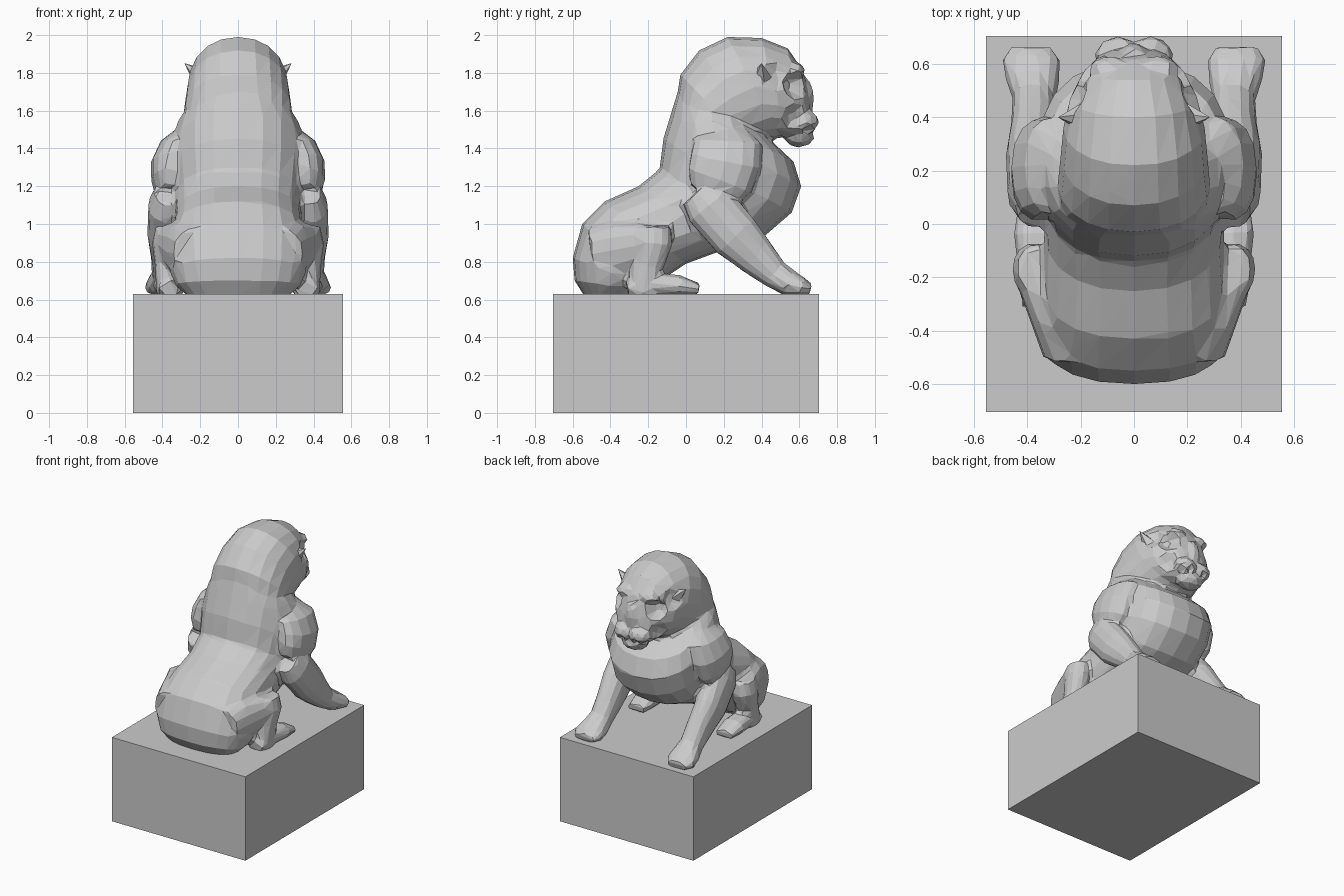
import bpy, bmesh, math
from mathutils import Vector

if "Cube" in bpy.data.objects:
    bpy.data.objects.remove(bpy.data.objects["Cube"])

X = Vector((1, 0, 0))
bm = bmesh.new()


def skin(rings, power=2.0, n=20):
    """Closed loft through rings given as (centre, axis_u, axis_v)."""
    loops = []
    for c, u, v in rings:
        loop = []
        for i in range(n):
            a = 2 * math.pi * i / n
            ca, sa = math.cos(a), math.sin(a)
            pu = math.copysign(abs(ca) ** (2 / power), ca)
            pv = math.copysign(abs(sa) ** (2 / power), sa)
            loop.append(bm.verts.new(c + u * pu + v * pv))
        loops.append(loop)
    faces = []
    for a, b in zip(loops, loops[1:]):
        for i in range(n):
            j = (i + 1) % n
            faces.append(bm.faces.new((a[i], a[j], b[j], b[i])))
    faces.append(bm.faces.new(loops[0][::-1]))
    faces.append(bm.faces.new(loops[-1]))
    bmesh.ops.recalc_face_normals(bm, faces=faces)


def profile_loft(rows, power):
    """Rows: back y,z / front y,z / half width."""
    rings = []
    for yb, zb, yf, zf, w in rows:
        b, f = Vector((0, yb, zb)), Vector((0, yf, zf))
        rings.append(((b + f) / 2, X * w, (f - b) / 2))
    skin(rings, power)


def limb(rows):
    """Rows: x,y,z, half width, half depth; built on both sides."""
    for s in (-1, 1):
        pts = [Vector((s * r[0], r[1], r[2])) for r in rows]
        rings = []
        for i, r in enumerate(rows):
            t = pts[min(i + 1, len(pts) - 1)] - pts[max(i - 1, 0)]
            t.x = 0
            v = X.cross(t.normalized())
            rings.append((pts[i], X * r[3], v * r[4]))
        skin(rings, 2.2, 14)


def blob(c, r):
    """Ellipsoid, mirrored when off centre."""
    for s in ((-1, 1) if c[0] else (1,)):
        vs = bmesh.ops.create_icosphere(bm, subdivisions=2, radius=1)["verts"]
        for v in vs:
            v.co = Vector((s * c[0] + v.co.x * r[0], c[1] + v.co.y * r[1],
                           c[2] + v.co.z * r[2]))


# seated torso, rump to chest and neck
profile_loft([(-.54, .62, -.27, .62, .27), (-.59, .70, -.23, .65, .33),
              (-.60, .82, -.18, .67, .36), (-.55, 1.0, -.12, .71, .37),
              (-.43, 1.12, 0, .79, .345), (-.25, 1.20, .22, .87, .335),
              (-.14, 1.29, .42, .94, .345), (-.12, 1.45, .56, 1.06, .36),
              (-.08, 1.58, .61, 1.20, .36), (-.06, 1.65, .57, 1.33, .33),
              (-.03, 1.74, .44, 1.45, .26)], 2.35)
# mane and head
profile_loft([(-.06, 1.60, .25, 1.38, .29), (-.03, 1.79, .34, 1.42, .285),
              (.07, 1.92, .44, 1.44, .275), (.22, 1.99, .50, 1.46, .265),
              (.40, 1.985, .54, 1.45, .24), (.54, 1.93, .60, 1.44, .19),
              (.62, 1.81, .64, 1.45, .13), (.65, 1.70, .66, 1.50, .07)], 2.15)
# brow, nose bridge, muzzle pads, chin
blob((.09, .57, 1.81), (.08, .06, .05))
blob((0, .62, 1.66), (.06, .06, .12))
blob((.06, .62, 1.54), (.09, .085, .07))
blob((0, .60, 1.46), (.10, .08, .055))
# shoulders and upper arms
limb([(.27, .22, 1.50, .06, .10), (.31, .22, 1.44, .10, .18),
      (.345, .21, 1.33, .115, .19), (.36, .18, 1.23, .10, .18),
      (.36, .14, 1.15, .07, .13)])
# forelegs and front paws
limb([(.37, .06, 1.17, .07, .10), (.385, .12, 1.10, .09, .135),
      (.385, .26, .94, .095, .135), (.375, .38, .82, .085, .105),
      (.375, .47, .735, .08, .08), (.38, .54, .69, .10, .07),
      (.385, .61, .665, .11, .055), (.385, .66, .65, .08, .03)])
# thighs
limb([(.22, -.50, .84, .12, .14), (.27, -.36, .86, .12, .16),
      (.34, -.22, .90, .10, .11), (.37, -.12, .92, .07, .07)])
# shins and hind feet
limb([(.365, -.17, .99, .07, .09), (.375, -.17, .90, .08, .10),
      (.37, -.20, .78, .07, .08), (.36, -.22, .68, .075, .09),
      (.36, -.22, .62, .07, .09)])
limb([(.36, -.31, .66, .06, .04), (.36, -.18, .68, .075, .06),
      (.365, -.04, .675, .085, .055), (.365, .07, .655, .07, .03)])

mesh = bpy.data.meshes.new("lion_body")
bm.to_mesh(mesh)
bm.free()
lion = bpy.data.objects.new("lion_body", mesh)
bpy.context.collection.objects.link(lion)

# fuse the forms into one carved surface
bpy.context.view_layer.objects.active = lion
lion.select_set(True)
m = lion.modifiers.new("fuse", "REMESH")
m.mode, m.voxel_size = "VOXEL", 0.016
bpy.ops.object.modifier_apply(modifier="fuse")

# carve eye sockets, cheek hollows, mouth line: position, radius, push
dents = [((.15, .57, 1.73), .08, (-.25, -1, 0), .05),
         ((.22, .47, 1.78), .08, (-1, -.2, 0), .03),
         ((.17, .57, 1.57), .07, (-1, -.3, 0), .03),
         ((.06, .70, 1.49), .035, (0, -1, 0), .03),
         ((.12, .65, 1.49), .035, (-.5, -1, 0), .03)]
for v in lion.data.vertices:
    s = -1 if v.co.x < 0 else 1
    p = Vector((abs(v.co.x), v.co.y, v.co.z))
    for c, r, d, k in dents:
        f = 1 - (p - Vector(c)).length / r
        if f > 0:
            p += Vector(d).normalized() * k * min(1, 1.6 * f)
    v.co = (s * p.x, p.y, p.z)

# coarse flat facets
m = lion.modifiers.new("facets", "DECIMATE")
m.ratio = 2000 / (2 * len(lion.data.polygons))
bpy.ops.object.modifier_apply(modifier="facets")
lion.data.polygons.foreach_set("use_smooth", [False] * len(lion.data.polygons))

# pointed ears
for s, side in ((-1, "left"), (1, "right")):
    bpy.ops.mesh.primitive_cone_add(vertices=5, radius1=.06, depth=.13,
                                    location=(s * .235, .40, 1.81),
                                    rotation=(0, s * math.radians(50), 0))
    bpy.context.object.name = "ear_" + side

# plinth
bpy.ops.mesh.primitive_cube_add(size=1, location=(0, 0, .315))
plinth = bpy.context.object
plinth.name = "plinth"
plinth.scale = (1.11, 1.41, .63)
